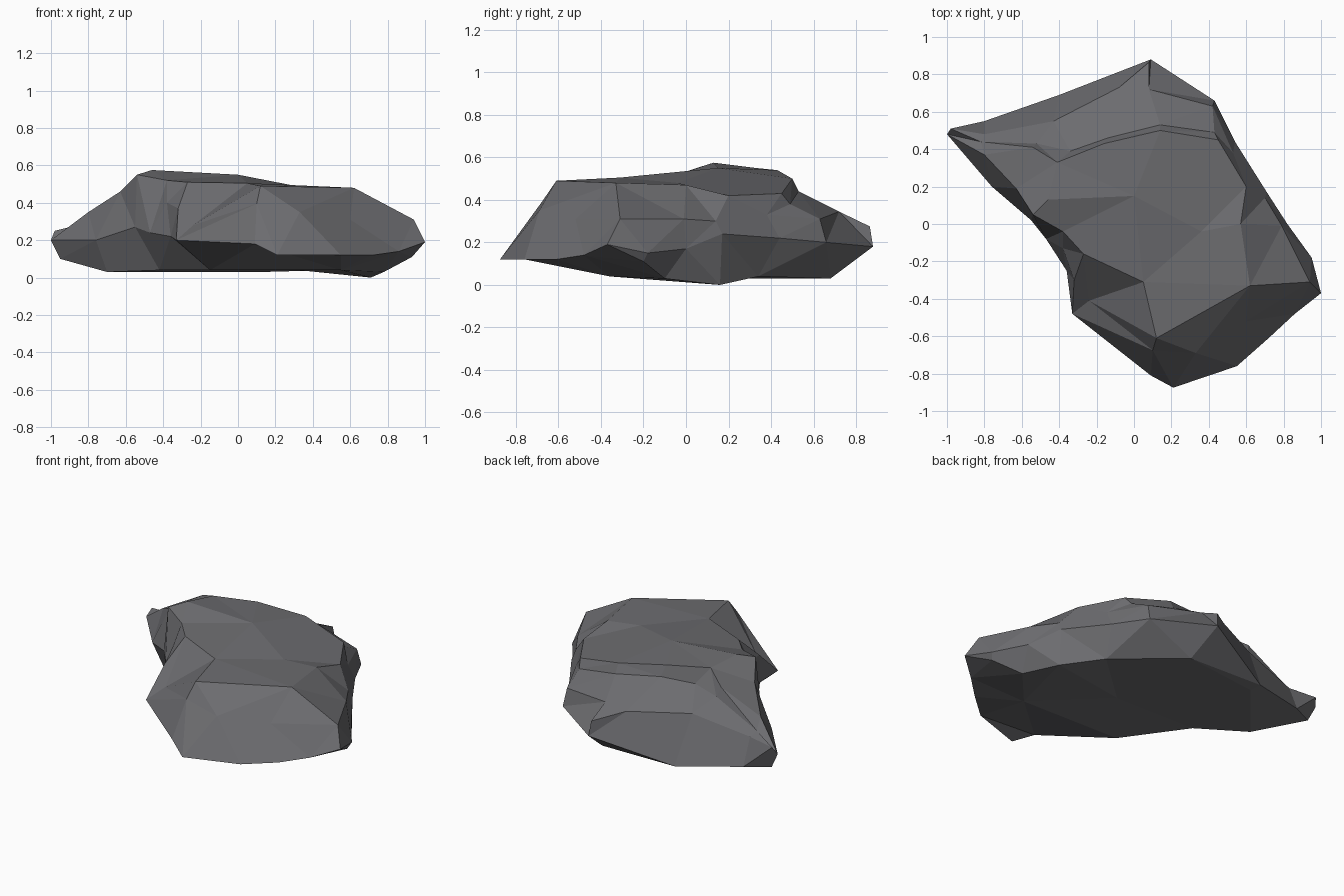
import bpy, bmesh
from mathutils import Vector
from mathutils.geometry import delaunay_2d_cdt

if "Cube" in bpy.data.objects:
    bpy.data.objects.remove(bpy.data.objects["Cube"])

# Widest outline of the boulder, seen from above
waist = [(-1, .48, .2), (-.98, .51, .25), (-.8, .55, .09), (-.4, .69, .04), (.09, .88, .18),
         (.43, .66, .2), (.54, .44, .22), (.71, .17, .24), (.82, 0, .17), (.95, -.18, .15),
         (1, -.37, .19), (.86, -.48, .14), (.72, -.61, .12), (.55, -.76, .12),
         (.21, -.875, .12), (.09, -.81, .18), (-.33, -.48, .2), (-.36, -.25, .22),
         (-.47, -.08, .24), (-.55, .02, .27), (-.76, .2, .2)]

# Sharp edge around the upper plateau
crest = [(.12, -.61, .49), (.05, -.31, .505), (-.27, -.16, .51), (-.38, -.04, .52),
         (-.54, .05, .55), (-.63, .19, .46), (-.8, .37, .35), (-.54, .41, .49),
         (-.41, .33, .55), (-.16, .43, .54), (.14, .5, .5), (.45, .45, .43),
         (.6, .2, .42), (.57, 0, .47), (.62, -.33, .48)]
plateau = [(-.46, .13, .575), (0, .15, .55), (.36, -.04, .48)]

# Foot of the rear step, and the brow of the lower shelf
foot = [(-.82, .44, .29), (-.52, .43, .43), (-.34, .39, .45), (-.14, .46, .47),
        (.14, .53, .44), (.43, .49, .38)]
brow = [(-.8, .48, .26), (-.43, .55, .34), (-.08, .73, .33), (.08, .865, .275)]

# Ledge running down the left, front and right flanks
ledge = [(-.38, -.13, .40), (-.32, -.3, .37), (-.24, -.41, .28), (.1, -.675, .395),
         (.33, -.69, .35), (.6, -.52, .31), (.94, -.31, .31), (.79, -.01, .31),
         (.7, .14, .3), (.53, .38, .33), (.42, .63, .31), (.08, .72, .345)]

# Underside
base = [(-.95, .47, .1), (-.7, .24, .03), (-.38, .62, .03), (-.42, .04, .04),
        (-.15, -.34, .04), (.13, 0, .06), (.13, .68, .03), (.5, .34, .04),
        (.71, .16, 0), (.78, -.1, .03), (.55, -.36, .04), (.93, -.2, .11)]

bm = bmesh.new()
rim = [bm.verts.new(p) for p in waist]


def skin(*paths):
    """Triangulate a shell inside the rim; (points, kind) paths keep their edges."""
    verts, keep = list(rim), []
    for points, kind in paths:
        n, c = len(verts), len(points)
        verts += [bm.verts.new(p) for p in points]
        if kind != "loose":
            last = c if kind == "loop" else c - 1
            keep += [(n + i, n + (i + 1) % c) for i in range(last)]
    flat = [Vector(v.co[:2]) for v in verts]
    _, _, faces, origin, _, _ = delaunay_2d_cdt(
        flat, keep, [list(range(len(rim)))], 1, 1e-5)
    for f in faces:
        ids = [origin[i][0] for i in f if origin[i]]
        if len(set(ids)) == 3:
            bm.faces.new([verts[i] for i in ids])


skin((crest, "loop"), (plateau, "loose"), (foot, "path"), (brow, "path"), (ledge, "path"))
skin((base, "loose"))

# Merge nearly flat triangles into broader facets
bmesh.ops.recalc_face_normals(bm, faces=bm.faces)
bmesh.ops.dissolve_limit(bm, angle_limit=0.05, verts=bm.verts, edges=bm.edges)
mesh = bpy.data.meshes.new("boulder")
bm.to_mesh(mesh)
bm.free()
boulder = bpy.data.objects.new("boulder", mesh)
bpy.context.collection.objects.link(boulder)

# Dark stone
stone = bpy.data.materials.new("dark_stone")
stone.diffuse_color = (.15, .15, .16, 1)
stone.use_nodes = True
stone.node_tree.nodes["Principled BSDF"].inputs["Base Color"].default_value = stone.diffuse_color
mesh.materials.append(stone)
